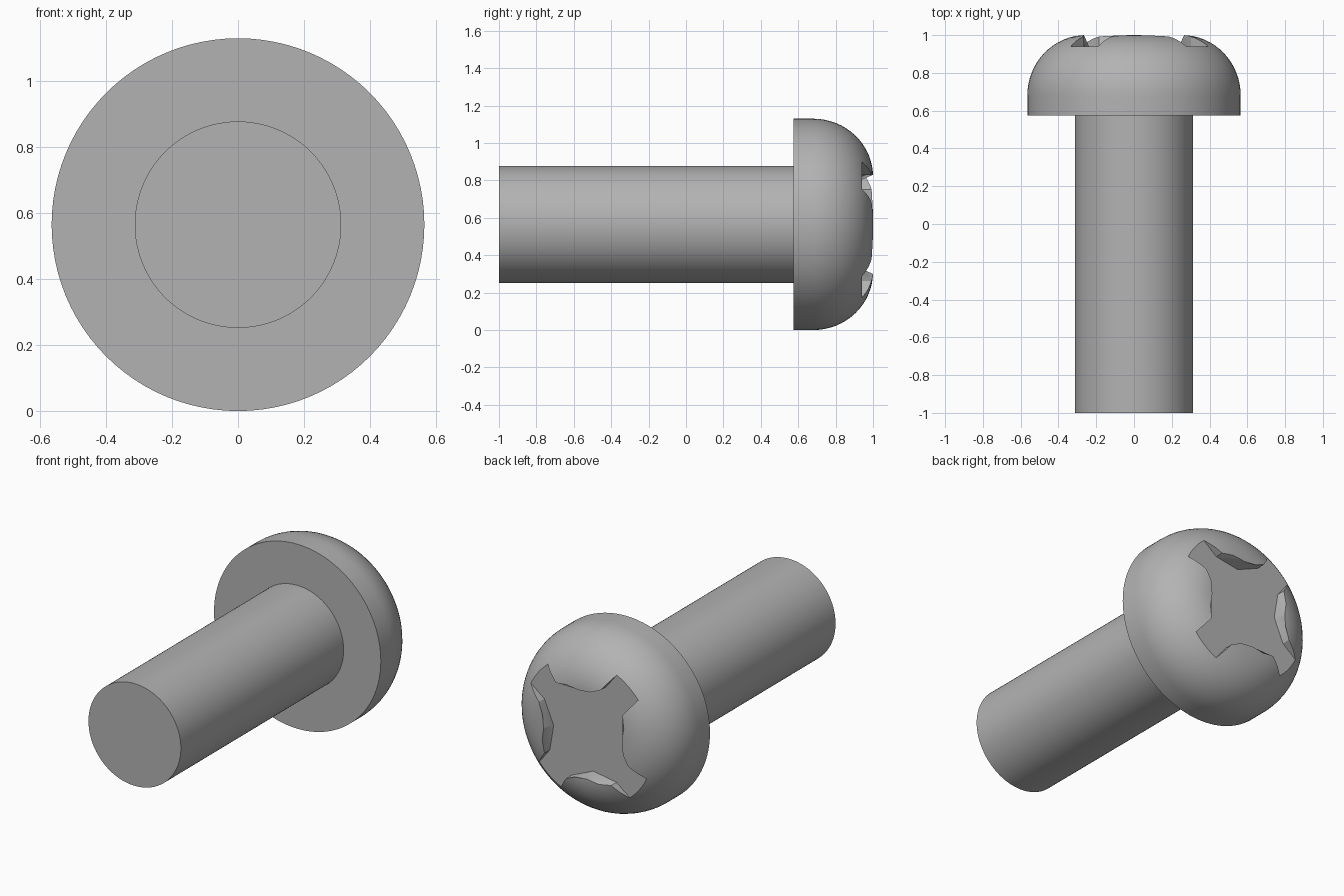
import bpy, bmesh, math
from mathutils import Matrix

default = bpy.data.objects.get("Cube")
if default:
    bpy.data.objects.remove(default, do_unlink=True)

HEAD_R = 0.565
SIDES = 96

steel = bpy.data.materials.new("grey steel")
steel.use_nodes = True
colour = (0.45, 0.45, 0.45, 1)
steel.diffuse_color = colour
steel.node_tree.nodes["Principled BSDF"].inputs["Base Color"].default_value = colour


def add_object(name, bm):
    bmesh.ops.recalc_face_normals(bm, faces=bm.faces)
    mesh = bpy.data.meshes.new(name)
    bm.to_mesh(mesh)
    bm.free()
    mesh.materials.append(steel)
    obj = bpy.data.objects.new(name, mesh)
    bpy.context.collection.objects.link(obj)
    return obj


def loft(name, rings):
    """Join rings of equal point count and cap both ends."""
    bm = bmesh.new()
    loops = [[bm.verts.new(p) for p in ring] for ring in rings]
    for low, high in zip(loops, loops[1:]):
        for i in range(len(low)):
            j = (i + 1) % len(low)
            bm.faces.new((low[i], low[j], high[j], high[i]))
    bm.faces.new(loops[0])
    bm.faces.new(loops[-1])
    return add_object(name, bm)


def circle(r, y):
    steps = [2 * math.pi * i / SIDES for i in range(SIDES)]
    return [(r * math.cos(a), y, HEAD_R + r * math.sin(a)) for a in steps]


def cross(y, middle):
    """Four-armed driver outline, with slightly bent sides between arms."""
    ring = []
    side = ((0.505, -0.374), (0.285, -0.153), (middle, 0), (0.285, 0.153), (0.505, 0.374))
    for k in range(4):
        turn = Matrix.Rotation(math.radians(90 * k - 7), 2)
        for u, v in side:
            x = turn[0][0] * u + turn[0][1] * v
            z = turn[1][0] * u + turn[1][1] * v
            ring.append((x, y, HEAD_R + z))
    return ring


def smooth(obj):
    bpy.ops.object.select_all(action="DESELECT")
    obj.select_set(True)
    bpy.context.view_layer.objects.active = obj
    bpy.ops.object.shade_smooth_by_angle(angle=math.radians(30))


# Plain shaft
shaft = loft("shaft", [circle(0.313, -1), circle(0.313, 0.578)])
smooth(shaft)

# Domed head: short straight rim, rounded shoulder, flat crown
shoulder = [math.pi / 2 * i / 16 for i in range(17)]
head = loft("head", [circle(HEAD_R, 0.575)] + [
    circle(0.255 + 0.31 * math.cos(a), 0.68 + 0.32 * math.sin(a)) for a in shoulder])

# Cross recess, open at the arm tips
cutter = loft("recess_cutter", [cross(0.94, 0.24), cross(1.05, 0.29)])
cutter.hide_render = True
cut = head.modifiers.new("recess", "BOOLEAN")
cut.operation = "DIFFERENCE"
cut.solver = "EXACT"
cut.object = cutter
bpy.context.view_layer.objects.active = head
bpy.ops.object.modifier_apply(modifier=cut.name)
bpy.data.objects.remove(cutter, do_unlink=True)
smooth(head)
